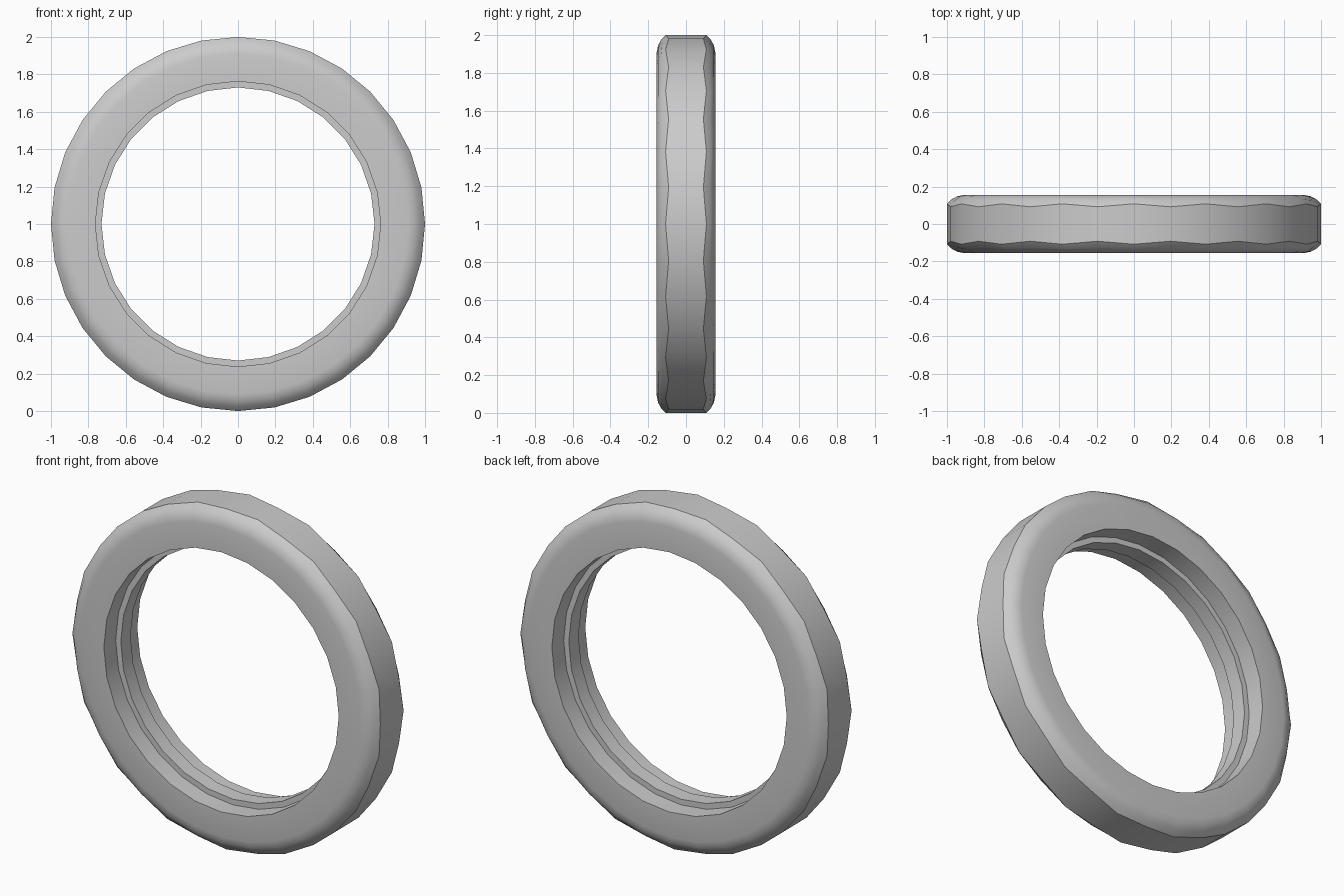
import bpy, bmesh
from math import sin, cos, tau, radians

cube = bpy.data.objects.get("Cube")
if cube:
    bpy.data.objects.remove(cube, do_unlink=True)

# One plain grey for the whole ring
grey = bpy.data.materials.new("plain_grey")
grey.use_nodes = True
colour = (0.6, 0.6, 0.6, 1)
grey.diffuse_color = colour
grey.node_tree.nodes["Principled BSDF"].inputs["Base Color"].default_value = colour

OUTER_SIDES, INNER_SIDES = 32, 28

# Half profile (sides, radius, depth, scallop): rounded rim, flat face, stepped bore
half = [(OUTER_SIDES, 1.0, 0.1, 0.008), (OUTER_SIDES, 0.975, 0.129, 0.003),
        (OUTER_SIDES, 0.945, 0.148, 0), (OUTER_SIDES, 0.91, 0.155, 0),
        (INNER_SIDES, 0.763, 0.155, 0), (INNER_SIDES, 0.763, 0.045, 0),
        (INNER_SIDES, 0.73, 0.045, 0)]
profile = [(*p, 1) for p in half] + [(*p, -1) for p in reversed(half)]

bm = bmesh.new()


def loop(sides, radius, depth, scallop, side):
    """Circle of vertices around the y axis, its depth waving at every second one."""
    return [bm.verts.new((radius * cos(tau * i / sides),
                          side * (depth + scallop * (-1) ** i),
                          1 + radius * sin(tau * i / sides))) for i in range(sides)]


def join(a, b):
    """Skin two circles: quads for equal counts, otherwise zipped triangles."""
    n, m = len(a), len(b)
    if n == m:
        for i in range(n):
            bm.faces.new((a[i - 1], a[i], b[i], b[i - 1]))
        return
    i = j = 0
    while i < n or j < m:
        if (i + 1) * m <= (j + 1) * n:
            bm.faces.new((a[i], a[(i + 1) % n], b[j % m]))
            i += 1
        else:
            bm.faces.new((a[i % n], b[(j + 1) % m], b[j]))
            j += 1


# Join each circle of the closed profile to the next one
loops = [loop(*p) for p in profile]
for a, b in zip(loops, loops[1:] + loops[:1]):
    join(a, b)
bmesh.ops.recalc_face_normals(bm, faces=bm.faces)

mesh = bpy.data.meshes.new("ring_band")
bm.to_mesh(mesh)
bm.free()
mesh.materials.append(grey)
ring = bpy.data.objects.new("ring_band", mesh)
bpy.context.collection.objects.link(ring)

# Smooth rim, crisp rim edge and bore steps
bpy.ops.object.select_all(action='DESELECT')
ring.select_set(True)
bpy.context.view_layer.objects.active = ring
bpy.ops.object.shade_smooth_by_angle(angle=radians(30))
